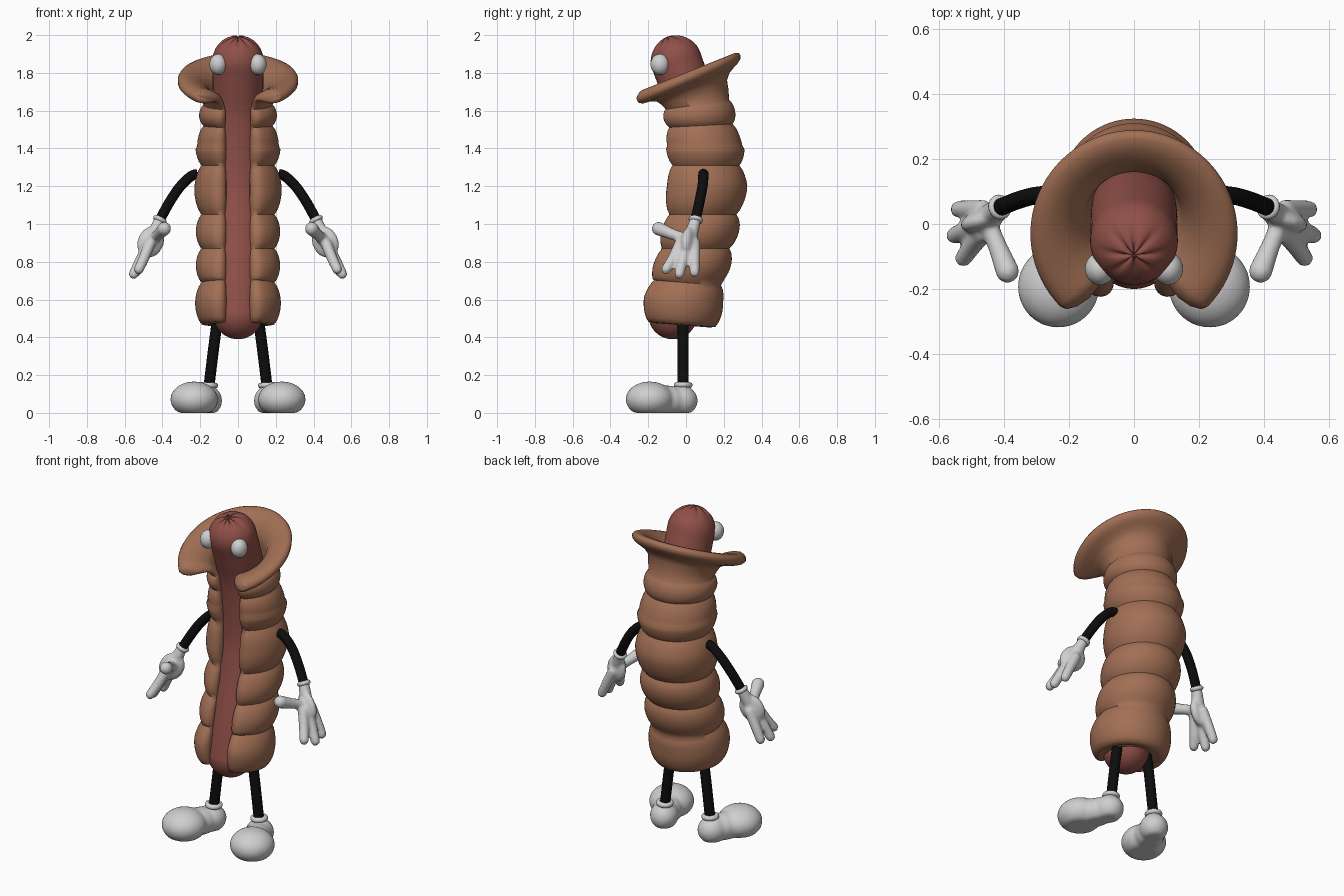
import bpy, bmesh, math
from mathutils import Vector, Matrix

if "Cube" in bpy.data.objects:
    bpy.data.objects.remove(bpy.data.objects["Cube"], do_unlink=True)


def material(name, rgb):
    m = bpy.data.materials.new(name)
    m.use_nodes = True
    m.diffuse_color = (*rgb, 1)
    m.node_tree.nodes["Principled BSDF"].inputs["Base Color"].default_value = (*rgb, 1)
    return m


BUN = material("bread brown", (0.36, 0.16, 0.09))
MEAT = material("sausage red", (0.28, 0.08, 0.065))
WHITE = material("soft white", (0.62, 0.62, 0.62))
BLACK = material("limb black", (0.004, 0.004, 0.004))


def finish(bm, name, mat, angle=50):
    bmesh.ops.recalc_face_normals(bm, faces=bm.faces)
    mesh = bpy.data.meshes.new(name)
    bm.to_mesh(mesh)
    bm.free()
    ob = bpy.data.objects.new(name, mesh)
    bpy.context.collection.objects.link(ob)
    mesh.materials.append(mat)
    bpy.ops.object.select_all(action="DESELECT")
    ob.select_set(True)
    bpy.context.view_layer.objects.active = ob
    bpy.ops.object.shade_smooth_by_angle(angle=math.radians(angle))
    return ob


def smooth_path(pts, steps=6):
    """Catmull-Rom samples through (x, y, z, radius) points."""
    p = [Vector(q) for q in pts]
    p = [2 * p[0] - p[1]] + p + [2 * p[-1] - p[-2]]
    out = []
    for a, b, c, d in zip(p, p[1:], p[2:], p[3:]):
        for k in range(steps):
            t = k / steps
            out.append(0.5 * (2 * b + (c - a) * t + (2 * a - 5 * b + 4 * c - d) * t * t
                              + (3 * b - a - 3 * c + d) * t ** 3))
    return out + [p[-2]]


def skin(bm, rings):
    for r0, r1 in zip(rings, rings[1:]):
        n = len(r0)
        for i in range(n):
            bm.faces.new((r0[i], r0[(i + 1) % n], r1[(i + 1) % n], r1[i]))
    bm.faces.new(rings[0])
    bm.faces.new(rings[-1])


def tube(bm, pts, sides=20, pucker=0.0, cap=8):
    """Round-ended tube; pucker presses star creases into the end cap."""
    path = smooth_path(pts)
    rings = []

    def ring(centre, tangent, r, phi=0.0, dent=0.0):
        u = tangent.cross(Vector((1, 0, 0))).normalized()
        v = tangent.cross(u)
        verts = []
        for i in range(sides):
            a = 2 * math.pi * i / sides
            side = u * math.cos(a) + v * math.sin(a)
            groove = 1 - dent * abs(math.cos(4 * a)) ** 5 * math.sin(phi) ** 4
            off = tangent * math.sin(phi) + side * max(math.cos(phi), 0.01)
            verts.append(bm.verts.new(centre + off * r * groove))
        rings.append(verts)

    for i, p in enumerate(path):
        a, b = path[max(i - 1, 0)], path[min(i + 1, len(path) - 1)]
        t = (b - a).to_3d().normalized()
        if i == 0:
            for k in range(cap, 0, -1):
                ring(p.to_3d(), t, p.w, -k / cap * math.pi / 2)
        ring(p.to_3d(), t, p.w)
        if i == len(path) - 1:
            for k in range(1, cap + 1):
                ring(p.to_3d(), t, p.w, k / cap * math.pi / 2, pucker)
    skin(bm, rings)


def ball(bm, centre, radii, rot=Matrix()):
    m = Matrix.Translation(centre) @ rot @ Matrix.Diagonal((*radii, 1))
    return bmesh.ops.create_uvsphere(bm, u_segments=32, v_segments=20, radius=1, matrix=m)["verts"]


def torus(bm, centre, axis, major, minor):
    rot = Vector(axis).to_track_quat("Z", "Y").to_matrix()
    rings = []
    for i in range(24):
        a = math.tau * i / 24
        rings.append([bm.verts.new(Vector(centre) + rot @ Vector((
            (major + minor * math.cos(b)) * math.cos(a),
            (major + minor * math.cos(b)) * math.sin(a), minor * math.sin(b))))
            for b in (math.tau * j / 10 for j in range(10))])
    for r0, r1 in zip(rings, rings[1:] + rings[:1]):
        for j in range(10):
            bm.faces.new((r0[j], r0[(j + 1) % 10], r1[(j + 1) % 10], r1[j]))


def fuse(ob, voxel, passes):
    m = ob.modifiers.new("Fuse", "REMESH")
    m.mode, m.voxel_size, m.use_smooth_shade = "VOXEL", voxel, True
    s = ob.modifiers.new("Soften", "SMOOTH")
    s.factor, s.iterations = 0.5, passes


# Sausage, bowed backwards with a puckered crown
bm = bmesh.new()
tube(bm, [(0, -.07, .52, .13), (0, -.025, .75, .13), (0, .035, 1, .132), (0, .065, 1.2, .132),
          (0, .06, 1.4, .132), (0, .035, 1.6, .133), (0, -.015, 1.76, .134), (0, -.052, 1.865, .135)],
     sides=64, pucker=0.1, cap=14)
finish(bm, "sausage", MEAT, 70)


# Bun: open C-shaped shell with stacked rolls, flaring into a tilted collar
def bun_centre(z):
    keys = [(.45, -.04), (.6, -.03), (.8, .02), (1, .067), (1.2, .095), (1.4, .085), (1.6, .05), (1.7, .03)]
    for (z0, y0), (z1, y1) in zip(keys, keys[1:]):
        if z <= z1:
            return y0 + (y1 - y0) * (z - z0) / (z1 - z0)
    return keys[-1][1]


# station: outer z, outer radius, inner z, inner radius, centre y, tilt, opening angle
stations = [(.465, .16, .475, .14, -.038, -.08, 37)]
notches = [.47, .69, .87, 1.05, 1.31, 1.52, 1.63]
for z0, z1 in zip(notches, notches[1:]):
    for k in range(10):
        z = z0 + (z1 - z0) * k / 10
        r = .193 + (.012 + .1 * (z1 - z0)) * math.sin(math.pi * k / 10) ** .7
        if z > 1.4:
            r -= .01
        tilt = -.08 if z < .7 else max(0, (z - 1.45) * .8)
        stations.append((z, r, z, .13, bun_centre(z), tilt, 37))
stations += [(1.63, .183, 1.63, .13, .045, .15, 37), (1.67, .195, 1.66, .14, .03, .22, 37),
             (1.70, .205, 1.70, .15, .012, .3, 38), (1.715, .235, 1.735, .165, -.005, .36, 40),
             (1.72, .275, 1.77, .21, -.02, .4, 43), (1.728, .3, 1.788, .255, -.028, .4, 45),
             (1.745, .317, 1.79, .29, -.03, .4, 46), (1.765, .319, 1.78, .31, -.03, .4, 46)]

bm = bmesh.new()
sweep = [(-1, p) for p in (90, 72, 54, 36, 18)] + [(f / 30 - 1, 0) for f in range(0, 61)]
sweep += [(1, p) for p in (18, 36, 54, 72, 90)]
rings = []
for s, phi in sweep:
    thick = max(math.cos(math.radians(phi)), .02)
    outer, inner = [], []
    for zo, ro, zi, ri, yc, tilt, opening in stations:
        mr, mz = (ro + ri) / 2, (zo + zi) / 2
        half = math.hypot(ro - ri, zo - zi) / 2
        span = math.pi - math.radians(opening)
        a = s * span
        if phi:
            a += math.copysign(half / mr * math.sin(math.radians(phi)), s)
        for r, z, out in ((ro, zo, outer), (ri, zi, inner)):
            r, z = mr + (r - mr) * thick, mz + (z - mz) * thick
            y = r * math.cos(a)
            out.append(bm.verts.new((r * math.sin(a), yc + y, z + tilt * y)))
    rings.append(outer + inner[::-1])
skin(bm, rings)
finish(bm, "bun", BUN, 60)

for side, x in (("left", 1), ("right", -1)):
    # Eye
    bm = bmesh.new()
    ball(bm, (x * .105, -.138, 1.845), (.046, .05, .055))
    finish(bm, side + "_eye", WHITE)

    # Arm and leg
    bm = bmesh.new()
    tube(bm, [(x * .16, .09, 1.25, .027), (x * .23, .092, 1.262, .027), (x * .3, .088, 1.205, .027),
              (x * .36, .072, 1.12, .027), (x * .415, .05, 1.02, .027)])
    finish(bm, side + "_arm", BLACK)
    bm = bmesh.new()
    tube(bm, [(x * .1, -.015, .56, .029), (x * .128, -.015, .35, .029), (x * .155, -.015, .13, .029)])
    finish(bm, side + "_leg", BLACK)

    # Glove: palm, three fingers and a forward thumb fused together
    bm = bmesh.new()
    down = Vector((x * .09, -.03, -.17))
    ball(bm, (x * .462, .015, .905), (.034, .072, .088), down.to_track_quat("-Z", "Y").to_matrix().to_4x4()
         @ Matrix.Rotation(0, 4, "Z"))
    tube(bm, [(x * .415, .05, 1.02, .03), (x * .435, .035, .97, .034), (x * .46, .02, .91, .034)])
    for y0, tip in ((.045, (.54, .045, .745)), (.005, (.552, -.035, .735)), (-.03, (.525, -.105, .76))):
        tube(bm, [(x * .465, y0, .9, .03), (x * (.47 + tip[0]) / 2, (y0 + tip[1]) / 2, .82, .029),
                  (x * tip[0], tip[1], tip[2], .027)])
    tube(bm, [(x * .45, .0, .92, .03), (x * .42, -.07, .945, .03), (x * .39, -.145, .975, .037)])
    fuse(finish(bm, side + "_glove", WHITE), .009, 7)
    bm = bmesh.new()
    torus(bm, (x * .413, .052, 1.022), (x * .05, -.02, -.1), .026, .013)
    finish(bm, side + "_glove_cuff", WHITE)

    # Shoe: bulbous toe, instep and heel on a flat sole
    bm = bmesh.new()
    turn = Matrix.Rotation(x * .35, 4, "Z")
    ball(bm, (x * .232, -.192, .072), (.126, .128, .094), turn)
    ball(bm, (x * .195, -.1, .065), (.085, .12, .08), turn)
    ball(bm, (x * .165, -.025, .065), (.08, .088, .08), turn)
    tube(bm, [(x * .16, -.018, .07, .045), (x * .157, -.016, .1, .044), (x * .155, -.015, .12, .04)])
    for v in bm.verts:
        v.co.z = max(v.co.z, 0)
    fuse(finish(bm, side + "_shoe", WHITE), .01, 5)
    bm = bmesh.new()
    torus(bm, (x * .155, -.015, .147), (-x * .06, 0, 1), .035, .015)
    finish(bm, side + "_shoe_cuff", WHITE)
